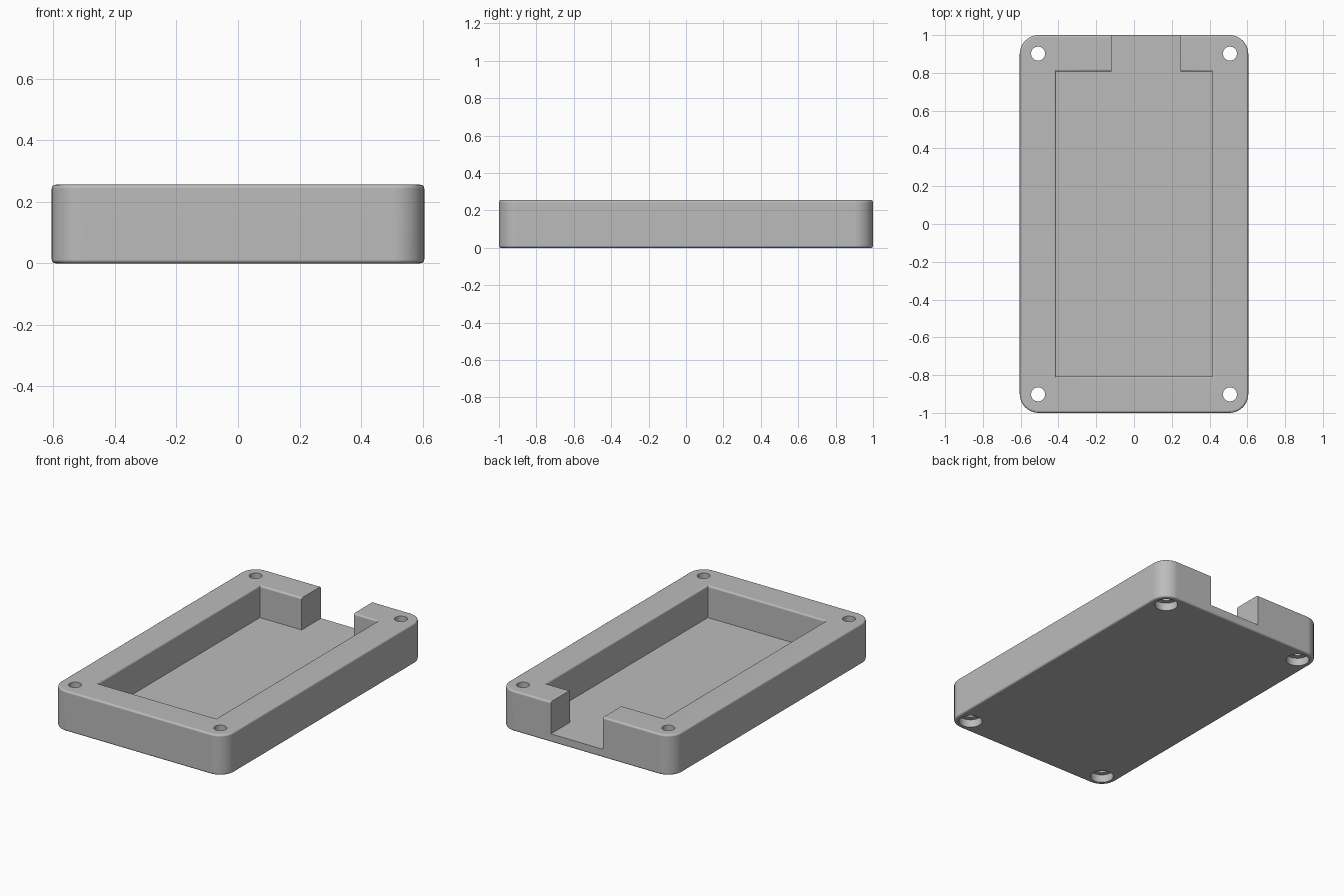
import bpy, bmesh
from math import sin, cos, pi, radians

if "Cube" in bpy.data.objects:
    bpy.data.objects.remove(bpy.data.objects["Cube"], do_unlink=True)

# Main dimensions
HALF_X, HALF_Y, HEIGHT = 0.605, 1.0, 0.255
CORNER, FILLET, FLOOR = 0.1, 0.012, 0.053
HOLE_X, HOLE_Y, HOLE_R = 0.508, 0.902, 0.037
BORE_R, BORE_DEPTH = 0.068, 0.05

grey = bpy.data.materials.new("matte_grey")
grey.use_nodes = True
colour = (0.5, 0.5, 0.5, 1)
grey.diffuse_color = colour
grey.node_tree.nodes["Principled BSDF"].inputs["Base Color"].default_value = colour


def outline(hx, hy, r, steps=10):
    """Rounded rectangle, or a plain one when r is zero."""
    if r == 0:
        return [(hx, hy), (-hx, hy), (-hx, -hy), (hx, -hy)]
    points = []
    for q, (sx, sy) in enumerate([(1, 1), (-1, 1), (-1, -1), (1, -1)]):
        for i in range(steps + 1):
            a = (q + i / steps) * pi / 2
            points.append((sx * (hx - r) + r * cos(a), sy * (hy - r) + r * sin(a)))
    return points


def loft(name, rings, location=(0, 0)):
    """Solid through stacked rings of (half x, half y, corner radius, z)."""
    bm = bmesh.new()
    loops = []
    for hx, hy, r, z in rings:
        loops.append([bm.verts.new((x, y, z)) for x, y in outline(hx, hy, r)])
    for low, high in zip(loops, loops[1:]):
        n = len(low)
        for i in range(n):
            j = (i + 1) % n
            bm.faces.new((low[i], low[j], high[j], high[i]))
    bm.faces.new(list(reversed(loops[0])))
    bm.faces.new(loops[-1])
    bmesh.ops.remove_doubles(bm, verts=bm.verts, dist=0.00001)
    bmesh.ops.recalc_face_normals(bm, faces=bm.faces)
    mesh = bpy.data.meshes.new(name)
    bm.to_mesh(mesh)
    bm.free()
    mesh.materials.append(grey)
    obj = bpy.data.objects.new(name, mesh)
    obj.location = (*location, 0)
    bpy.context.collection.objects.link(obj)
    return obj


# Fillet steps as (inset from the side, distance from the rim)
curve = [(FILLET * (1 - cos(a)), FILLET * (1 - sin(a)))
         for a in [i * pi / 8 for i in range(5)]]

# Case body with softened top and bottom rims
rings = [(HALF_X - s, HALF_Y - s, CORNER - s, d) for s, d in reversed(curve)]
rings += [(HALF_X - s, HALF_Y - s, CORNER - s, HEIGHT - d) for s, d in curve]
case = loft("enclosure_base", rings)

# Pocket with a rim that flares into the top face
px, py = 0.412, 0.807
rings = [(px, py, 0, FLOOR)]
rings += [(px + s, py + s, 0, HEIGHT - d) for s, d in curve]
rings.append((px + FILLET, py + FILLET, 0, HEIGHT + 0.1))
cutters = [loft("pocket_cutter", rings)]

# Cable notch through the back wall
cutters.append(loft("notch_cutter", [(0.1825, 0.16, 0, FLOOR), (0.1825, 0.16, 0, 0.5)],
                    (0.0625, 0.95)))

# Screw holes with a wider bore from below
for sx in (-1, 1):
    for sy in (-1, 1):
        cutters.append(loft("screw_hole_cutter", [
            (BORE_R, BORE_R, BORE_R, -0.1), (BORE_R, BORE_R, BORE_R, BORE_DEPTH),
            (HOLE_R, HOLE_R, HOLE_R, BORE_DEPTH), (HOLE_R, HOLE_R, HOLE_R, 0.5)],
            (sx * HOLE_X, sy * HOLE_Y)))

# Cut everything out of the body
bpy.context.view_layer.update()
bpy.ops.object.select_all(action="DESELECT")
bpy.context.view_layer.objects.active = case
case.select_set(True)
for cutter in cutters:
    cutter.hide_render = True
    cut = case.modifiers.new("cut", "BOOLEAN")
    cut.operation = "DIFFERENCE"
    cut.solver = "EXACT"
    cut.object = cutter
    bpy.ops.object.modifier_apply(modifier=cut.name)
    bpy.data.objects.remove(cutter, do_unlink=True)

# Smooth the rounded parts and keep the flats flat
bpy.ops.object.shade_smooth_by_angle(angle=radians(35))
flats = case.modifiers.new("flat_faces", "WEIGHTED_NORMAL")
flats.keep_sharp = True
